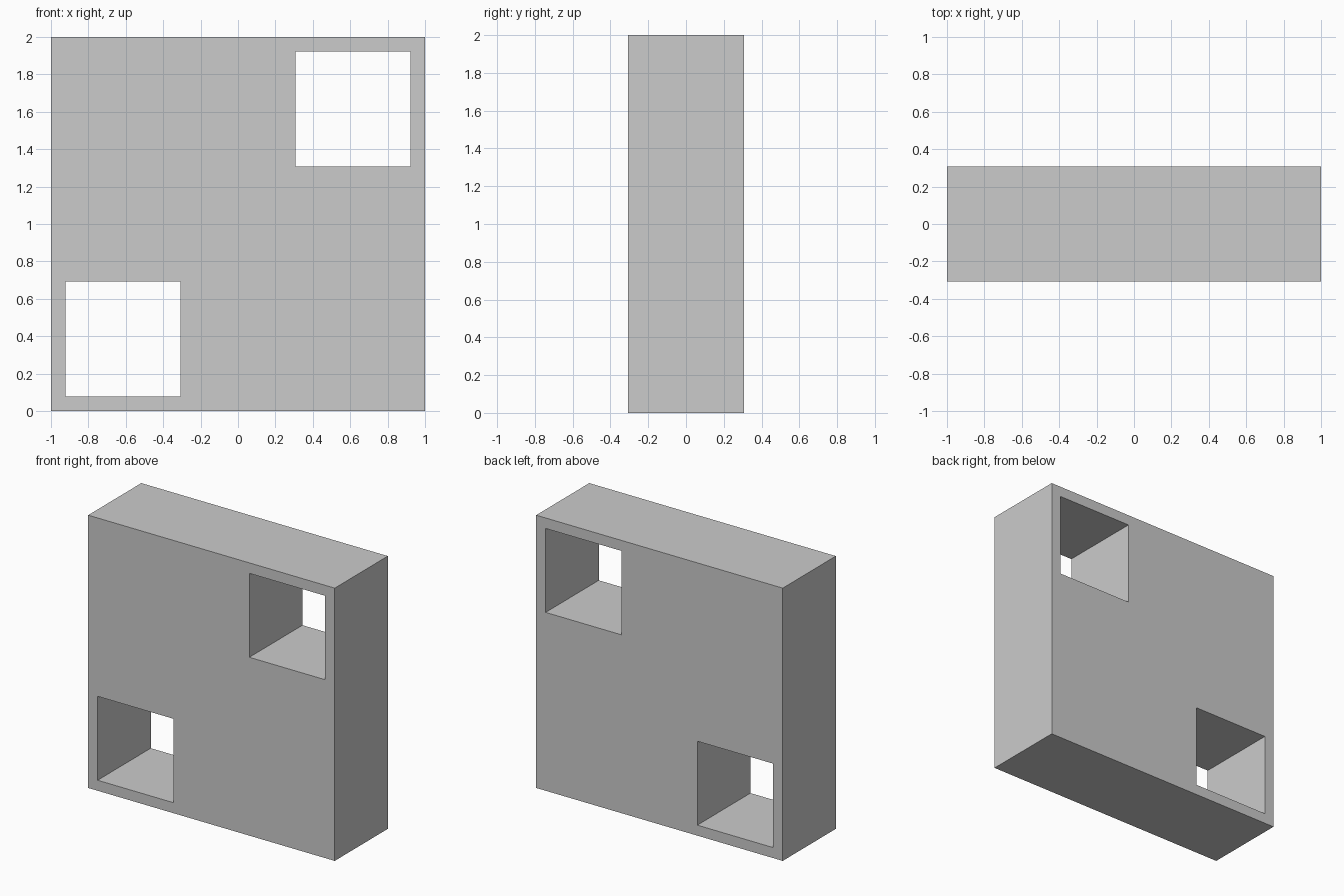
import bpy

if "Cube" in bpy.data.objects:
    bpy.data.objects.remove(bpy.data.objects["Cube"])

U = 1 / 13  # the model sits on a 26-unit grid


def box(name, size, location):
    bpy.ops.mesh.primitive_cube_add(size=1, location=location)
    obj = bpy.context.object
    obj.name = name
    obj.scale = size
    bpy.ops.object.transform_apply(location=False, rotation=False, scale=True)
    return obj


# Thick square slab
slab = box("slab", (26 * U, 8 * U, 26 * U), (0, 0, 1))

# Square windows through opposite corners: lower left and upper right
for side, label in ((-1, "lower"), (1, "upper")):
    cutter = box(label + "_window_cutter", (8 * U, 16 * U, 8 * U),
                 (side * 8 * U, 0, 1 + side * 8 * U))
    cutter.hide_render = True
    mod = slab.modifiers.new(label + "_window", 'BOOLEAN')
    mod.operation = 'DIFFERENCE'
    mod.solver = 'EXACT'
    mod.object = cutter
    bpy.context.view_layer.objects.active = slab
    bpy.ops.object.modifier_apply(modifier=mod.name)
    bpy.data.objects.remove(cutter, do_unlink=True)
